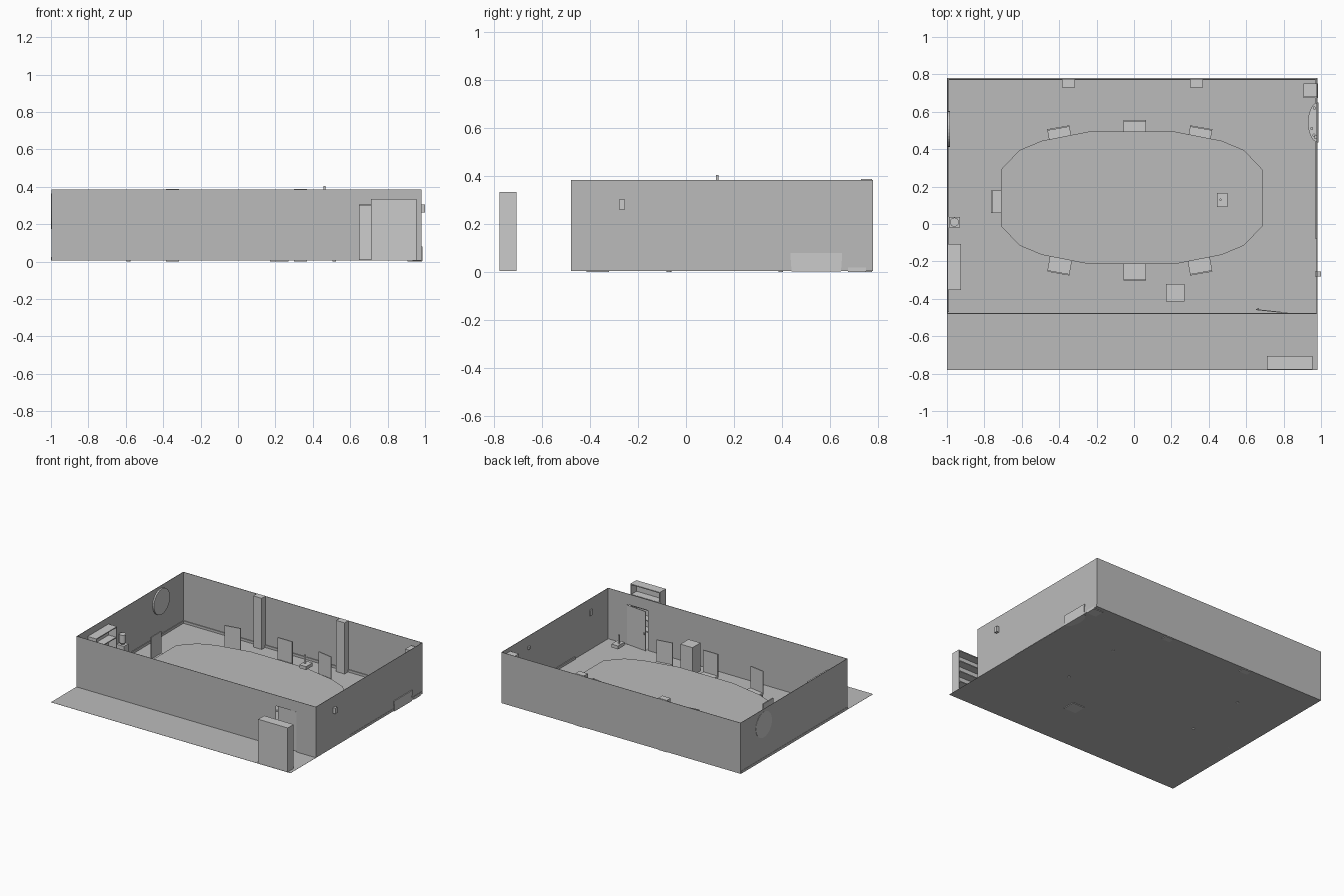
import bpy, bmesh, math
from mathutils import Matrix

if "Cube" in bpy.data.objects:
    bpy.data.objects.remove(bpy.data.objects["Cube"])

dark = bpy.data.materials.new("dark_grey")
dark.diffuse_color = (0.5, 0.5, 0.5, 1)
dark.use_nodes = True
dark.node_tree.nodes["Principled BSDF"].inputs["Base Color"].default_value = dark.diffuse_color


def finish(name, bm, mat=None):
    bmesh.ops.recalc_face_normals(bm, faces=bm.faces)
    me = bpy.data.meshes.new(name)
    bm.to_mesh(me)
    bm.free()
    if mat:
        me.materials.append(mat)
    ob = bpy.data.objects.new(name, me)
    bpy.context.collection.objects.link(ob)
    return ob


def add_box(bm, x0, x1, y0, y1, z0, z1):
    m = Matrix.Translation(((x0 + x1) / 2, (y0 + y1) / 2, (z0 + z1) / 2)) @ \
        Matrix.Diagonal((x1 - x0, y1 - y0, z1 - z0, 1))
    bmesh.ops.create_cube(bm, size=1, matrix=m)


def boxes(name, *dims, mat=None):
    bm = bmesh.new()
    for d in dims:
        add_box(bm, *d)
    return finish(name, bm, mat)


def place(ob, x, y, deg=0):
    ob.location = (x, y, 0)
    ob.rotation_euler.z = math.radians(deg)
    return ob


def cylinder(name, x, y, z0, z1, r, r2=None, n=16):
    bm = bmesh.new()
    bmesh.ops.create_cone(bm, cap_ends=True, segments=n, radius1=r,
                          radius2=r if r2 is None else r2, depth=z1 - z0,
                          matrix=Matrix.Translation((x, y, (z0 + z1) / 2)))
    return finish(name, bm)


def prism(name, pts, z0, z1, scale=1.0, mat=None):
    # the bottom outline shrinks towards the +x edge's middle
    bm = bmesh.new()
    cy = sum(p[1] for p in pts) / len(pts)
    cx = max(p[0] for p in pts)
    lo = [bm.verts.new((cx + (x - cx) * scale, cy + (y - cy) * scale, z0)) for x, y in pts]
    hi = [bm.verts.new((x, y, z1)) for x, y in pts]
    bm.faces.new(lo)
    bm.faces.new(hi)
    for i in range(len(pts)):
        j = (i + 1) % len(pts)
        bm.faces.new((lo[i], lo[j], hi[j], hi[i]))
    return finish(name, bm, mat)


# floor and thin walls, with a doorway in the front wall
F, H, T = 0.006, 0.385, 0.003
boxes("floor", (-1, 0.98, -0.78, 0.78, F - 0.001, F), mat=dark)
boxes("back_wall", (-0.998, 0.98, 0.78 - T, 0.78, F, H), mat=dark)
boxes("left_wall", (-0.998, -0.998 + T, -0.48, 0.78, F, H), mat=dark)
boxes("right_wall", (0.98 - T, 0.98, -0.48, 0.78, F, H), mat=dark)
boxes("front_wall", (-0.998, 0.65, -0.48, -0.48 + T, F, H),
      (0.65, 0.82, -0.48, -0.48 + T, 0.305, H),
      (0.82, 0.98, -0.48, -0.48 + T, F, H), mat=dark)
boxes("baseboards", (-0.996, 0.976, 0.77, 0.776, F, 0.024),
      (-1.0, -0.99, -0.47, 0.776, F, 0.024),
      (0.97, 0.982, -0.08, 0.776, F, 0.024), mat=dark)

# door, slightly ajar, hinged on its right edge
door = boxes("door", (-0.17, 0, 0, 0.005, 0.01, 0.303),
             (-0.162, -0.154, 0.005, 0.012, 0.13, 0.142))
place(door, 0.82, -0.478, -6)

# columns along the back wall and in the corner
for i, x in enumerate((-0.35, 0.335)):
    boxes(f"column_{i}", (x - 0.035, x + 0.035, 0.73, 0.776, 0, 0.388))
boxes("corner_column", (0.905, 0.976, 0.68, 0.75, 0.02, 0.355))
boxes("corner_column_base", (0.905, 0.983, 0.675, 0.75, 0, 0.02))

# conference table
CX, CY = -0.012, 0.14
quarter = [(0.7, 0.15), (0.6, 0.255), (0.48, 0.305), (0.225, 0.355)]
half = quarter + [(-x, y) for x, y in reversed(quarter)]
outline = half + [(-x, -y) for x, y in half]
prism("table_top", [(CX + x, CY + y) for x, y in outline], 0.085, 0.1, mat=dark)
for i, (sx, sy) in enumerate(((1, 1), (-1, 1), (-1, -1), (1, -1))):
    cylinder(f"table_leg_{i}", -0.035 + sx * 0.55, 0.162 + sy * 0.233, 0, 0.085, 0.01, n=12)


# chairs: local backrest at y = 0, seat reaching towards -y
def chair(name, x, y, deg):
    legs = [(a, a + 0.01, b, b + 0.01, F, 0.062)
            for a in (-0.058, 0.048) for b in (-0.118, -0.014)]
    ob = boxes(name, (-0.06, 0.06, -0.12, 0, 0.06, 0.073),
               (-0.06, 0.06, -0.008, 0, 0.073, 0.235), *legs)
    place(ob, x, y, deg)


chair("chair_back_mid", 0.005, 0.555, 0)
chair("chair_back_left", -0.405, 0.517, 10)
chair("chair_back_right", 0.36, 0.517, -10)
chair("chair_front_mid", 0.005, -0.303, 180)
chair("chair_front_left", -0.405, -0.265, 170)
chair("chair_front_right", 0.36, -0.265, 190)
chair("chair_left_end", -0.765, 0.12, 90)

# lectern
boxes("lectern", (0.17, 0.27, -0.415, -0.32, 0, 0.215))

# ceiling projector on its rod
boxes("projector", (0.445, 0.5, 0.09, 0.167, 0.315, 0.34))
cylinder("projector_rod", 0.463, 0.13, 0.34, 0.405, 0.006, n=12)


# open bookcases: local opening faces +y
def bookcase(name, x, y, deg):
    w, d, h, t = 0.122, 0.035, 0.335, 0.007
    shelves = [(-w, w, -d, d - 0.002, z, z + t) for z in (0.008, 0.09, 0.17, 0.25)]
    ob = boxes(name, (-w, w, -d, -d + t, 0.005, h), (-w, -w + t, -d, d, 0.005, h),
               (w - t, w, -d, d, 0.005, h), (-w, w, -d, d, h - t, h), *shelves)
    place(ob, x, y, deg)


bookcase("outside_bookcase", 0.833, -0.742, 0)
bookcase("left_bookcase", -0.96, -0.23, -90)

# water cooler
boxes("cooler_body", (-0.99, -0.93, -0.018, 0.038, F, 0.15))
cylinder("cooler_neck", -0.96, 0.01, 0.15, 0.165, 0.012, 0.024)
cylinder("cooler_bottle", -0.96, 0.01, 0.165, 0.225, 0.024)

# round window through the left wall
disc = cylinder("round_window", 0, 0, -0.008, 0.008, 0.095, n=32)
disc.rotation_euler.y = math.radians(90)
disc.location = (-0.992, 0.508, 0.27)

# half-round side table with cups, set into the right wall
arc = [(0.986 - 0.056 * math.sin(math.pi * i / 12),
        0.543 - 0.108 * math.cos(math.pi * i / 12)) for i in range(13)]
prism("side_table_body", arc, 0.002, 0.072, 0.95)
prism("side_table_top", arc, 0.072, 0.08)
for i, (x, y) in enumerate(((0.965, 0.62), (0.95, 0.51), (0.962, 0.475))):
    cylinder(f"cup_{i}", x, y, 0.08, 0.1, 0.006, 0.008, n=12)

# small wall-mounted controls
boxes("wall_control", (0.968, 1.0, -0.28, -0.255, 0.262, 0.304))
boxes("inner_wall_control", (0.966, 0.978, 0.455, 0.475, 0.29, 0.31))
